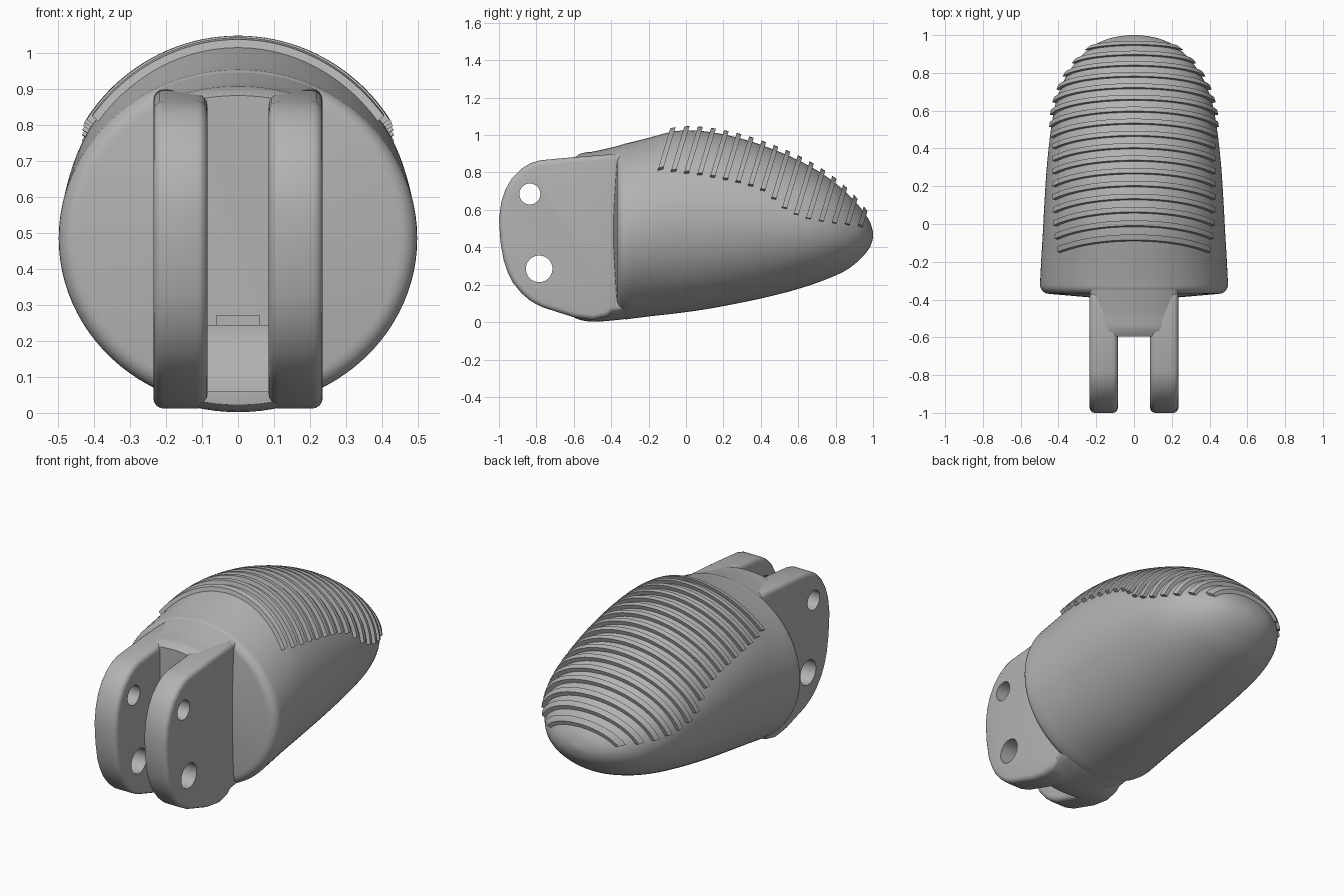
import bpy, bmesh, math
from mathutils import Vector

cube = bpy.data.objects.get("Cube")
if cube:
    bpy.data.objects.remove(cube)

grey = bpy.data.materials.new("plain_grey")
grey.use_nodes = True
grey.diffuse_color = (0.45, 0.45, 0.45, 1)
grey.node_tree.nodes["Principled BSDF"].inputs["Base Color"].default_value = grey.diffuse_color

# Stations along the length: y, top, bottom, half width
STATIONS = [
    (-.6, .88, .022, .5), (-.56, .905, .008, .5), (-.5, .913, 0, .5), (-.38, .94, .008, .5),
    (-.2, .985, .03, .492), (-.05, 1.022, .047, .483), (.1, 1.02, .068, .475),
    (.3, .98, .105, .462), (.5, .91, .15, .44), (.65, .84, .193, .412), (.77, .765, .237, .365),
    (.86, .69, .28, .305), (.93, .615, .335, .235), (.97, .56, .38, .165),
    (.99, .52, .415, .1), (1, .48, .45, .03),
]


def lerp_table(table, y, column):
    """Smooth interpolation of one column of a table."""
    y = min(max(y, table[0][0]), table[-1][0])
    last = len(table) - 1
    i = next(k for k in range(last) if y <= table[k + 1][0])

    def slope(k):
        a, b = table[max(k - 1, 0)], table[min(k + 1, last)]
        return (b[column] - a[column]) / (b[0] - a[0])

    a, b = table[i], table[i + 1]
    span = b[0] - a[0]
    u = (y - a[0]) / span
    v = 1 - u
    return (a[column] * (1 + 2 * u) * v * v + b[column] * (1 + 2 * v) * u * u
            + span * u * v * (slope(i) * v - slope(i + 1) * u))


def section(y):
    """Centre height, half height and half width of the tip at y."""
    top, bottom, half = (lerp_table(STATIONS, y, k) for k in (1, 2, 3))
    return (top + bottom) / 2, (top - bottom) / 2, half


def ring(y, inset=0.0, clamp=1.0, at=None, count=96):
    centre, high, half = section(y)
    points = []
    for k in range(count):
        t = math.tau * k / count
        x = (half - inset) * math.cos(t)
        points.append(Vector((max(-clamp, min(clamp, x)), y if at is None else at,
                              centre + (high - inset) * math.sin(t))))
    return points


def make_object(name, bm):
    bmesh.ops.recalc_face_normals(bm, faces=bm.faces)
    mesh = bpy.data.meshes.new(name)
    bm.to_mesh(mesh)
    bm.free()
    mesh.materials.append(grey)
    obj = bpy.data.objects.new(name, mesh)
    bpy.context.collection.objects.link(obj)
    return obj


def loft(name, rings):
    """Skin a list of equal closed rings and cap both ends."""
    bm = bmesh.new()
    rows = [[bm.verts.new(p) for p in r] for r in rings]
    for a, b in zip(rows, rows[1:]):
        for k in range(len(a)):
            n = (k + 1) % len(a)
            bm.faces.new((a[k], a[n], b[n], b[k]))
    bm.faces.new(rows[0])
    bm.faces.new(rows[-1])
    return make_object(name, bm)


def prism(name, profile, x0, x1):
    """Extrude a side profile of (y, z) points across x."""
    return loft(name, [[Vector((x, y, z)) for y, z in profile] for x in (x0, x1)])


def add_bevel(obj, width):
    mod = obj.modifiers.new("rounded_edges", 'BEVEL')
    mod.width, mod.segments = width, 4
    mod.limit_method, mod.angle_limit = 'ANGLE', math.radians(60)


def cut(obj, cutter):
    mod = obj.modifiers.new("cut", 'BOOLEAN')
    mod.operation, mod.object, mod.solver = 'DIFFERENCE', cutter, 'EXACT'
    cutter.hide_render = True


def finish(obj, angle):
    bpy.ops.object.select_all(action='DESELECT')
    obj.select_set(True)
    bpy.context.view_layer.objects.active = obj
    if obj.modifiers:
        bpy.ops.object.convert(target='MESH')
    bpy.ops.object.shade_smooth_by_angle(angle=math.radians(angle))


# Rounded tip body, with a soft rim and a shallow cone on the front shoulder
RIM = .05
SHOULDER = -.32
rings = [ring(SHOULDER, .38, at=-.398), ring(SHOULDER, .2, at=-.383)]
for k in range(6, 0, -1):
    a = math.pi / 2 * k / 6
    rings.append(ring(SHOULDER, RIM * (1 - math.cos(a)), at=SHOULDER - RIM * math.sin(a)))
for k in range(49):
    rings.append(ring(SHOULDER + (1 - SHOULDER) * math.sin(math.pi / 2 * k / 48)))
body = loft("tip_body", rings)
finish(body, 50)

# Neck between the body and the hinge lugs
LUG_IN, LUG_OUT = .085, .235
neck = loft("hinge_neck", [ring(-.595 + .03 * k, .002, LUG_OUT - .003) for k in range(10)])
add_bevel(neck, .012)

# Stepped recess low in the slot
cutters = [
    prism("recess_cutter", [(-.65, .06), (-.575, .06), (-.56, .15), (-.53, .2),
                            (-.53, .243), (-.65, .243)], -LUG_IN, LUG_IN),
    prism("notch_cutter", [(-.65, .22), (-.55, .22), (-.55, .27), (-.65, .27)], -.06, .06),
]
for c in cutters:
    cut(neck, c)
finish(neck, 40)

# Pin holes through both lugs
pins = []
for y, z, radius in ((-.835, .685, .056), (-.785, .285, .071)):
    circle = [(y + radius * math.cos(math.tau * k / 40), z + radius * math.sin(math.tau * k / 40))
              for k in range(40)]
    pins.append(prism("pin_cutter", circle, -.5, .5))

# Pair of hinge lugs
LUG = [(-.36, .9), (-.6, .882), (-.78, .865), (-.83, .85), (-.88, .82), (-.93, .77), (-.965, .71),
       (-.988, .64), (-1, .55), (-.992, .43), (-.975, .33), (-.955, .27), (-.925, .21),
       (-.88, .155), (-.83, .112), (-.77, .08), (-.6, .026), (-.5, .012), (-.42, .03), (-.36, .08)]
for side, sign in (("left", 1), ("right", -1)):
    lug = prism(side + "_hinge_lug", LUG, sign * LUG_IN, sign * LUG_OUT)
    add_bevel(lug, .028)
    for p in pins:
        cut(lug, p)
    finish(lug, 40)

for c in cutters + pins:
    bpy.data.objects.remove(c)

# Grip ridges: thin leaning slabs that follow the upper surface
LEAN, WIDTH, HEIGHT, COUNT = .3, .027, .022, 17
LOWER_END = [(0, .81), (4, .775), (8, .705), (10, .61), (12, .555), (16, .515)]


def on_surface(t, plane):
    """Point at angle t where the body meets a leaning plane, and its outward direction."""
    low, high = -.4, 1.0
    for _ in range(30):
        y = (low + high) / 2
        centre, tall, half = section(y)
        if y - LEAN * (centre + tall * math.sin(t)) < plane:
            low = y
        else:
            high = y
    x, dz = half * math.cos(t), tall * math.sin(t)
    out = Vector((x / half ** 2, 0, dz / tall ** 2)).normalized()
    out.y = LEAN * out.z
    return Vector((x, y, centre + dz)), out


for i in range(COUNT):
    plane = -.395 + 1.16 * i / (COUNT - 1)
    end_z = lerp_table(LOWER_END, i, 1)
    centre, tall, half = section(plane + LEAN * end_z)
    start = math.asin(max(-.2, min(.9, (end_z - centre) / tall)))
    bars = []
    for k in range(41):
        t = start + (math.pi - 2 * start) * k / 40
        p, n = on_surface(t, plane)
        q, m = on_surface(t, plane + WIDTH)
        bars.append([p - n * .015, p + n * HEIGHT, q + m * HEIGHT, q - m * .015])
    finish(loft("grip_ridge_%02d" % (i + 1), bars), 35)
